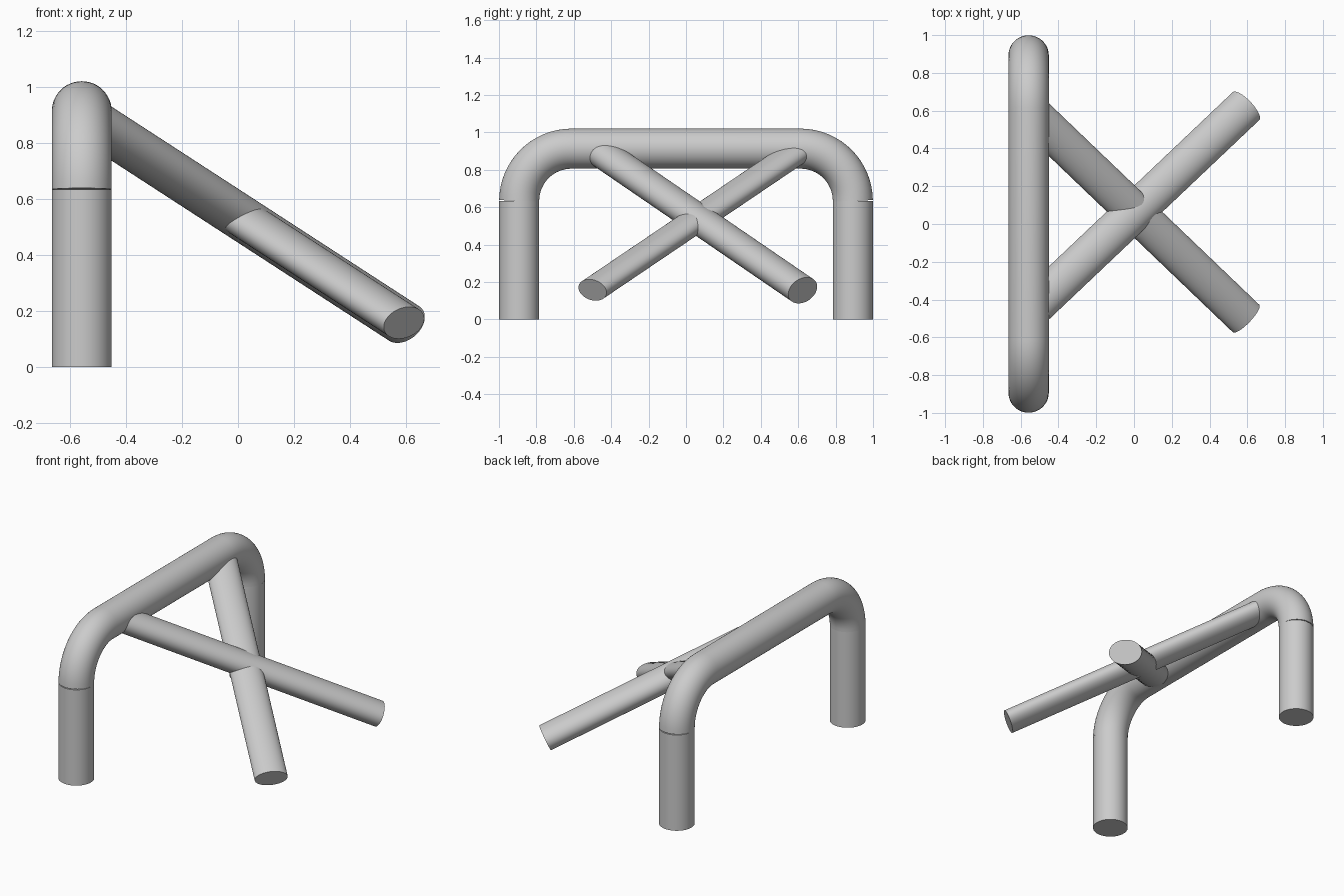
import bpy, math
from mathutils import Vector, Matrix

if "Cube" in bpy.data.objects:
    bpy.data.objects.remove(bpy.data.objects["Cube"])

X, R = -0.558, 0.107          # frame plane and tube radius
LEG_Y, TOP_Z, BEND = 0.892, 0.913, 0.28


def smooth(ob):
    bpy.ops.object.select_all(action='DESELECT')
    ob.select_set(True)
    bpy.context.view_layer.objects.active = ob
    bpy.ops.object.shade_smooth_by_angle(angle=math.radians(35))


def tube(name, start, end, a, b):
    """Straight tube, half-width a sideways and b upright."""
    start, end = Vector(start), Vector(end)
    d = (end - start).normalized()
    ref = Vector((0, 0, 1)) if abs(d.z) < 0.99 else Vector((0, 1, 0))
    h = ref.cross(d).normalized()
    v = d.cross(h)
    bpy.ops.mesh.primitive_cylinder_add(vertices=48, radius=1, depth=(end - start).length)
    ob = bpy.context.object
    ob.name = name
    m = Matrix((h * a, v * b, d)).transposed().to_4x4()
    m.translation = (start + end) / 2
    ob.data.transform(m)
    smooth(ob)
    return ob


# bent top bar: swept along a rounded path
path = []
for i in range(17):
    t = math.pi / 2 * i / 16
    path.append((-(LEG_Y - BEND) - BEND * math.cos(t), TOP_Z - BEND + BEND * math.sin(t)))
path += [(-y, z) for y, z in reversed(path)]
curve = bpy.data.curves.new("top_bar", 'CURVE')
curve.dimensions = '3D'
curve.bevel_depth = R
curve.bevel_resolution = 22
curve.use_fill_caps = True
sp = curve.splines.new('POLY')
sp.points.add(len(path) - 1)
for p, (y, z) in zip(sp.points, path):
    p.co = (X, y, z, 1)
bar = bpy.data.objects.new("top_bar", curve)
bpy.context.collection.objects.link(bar)
bpy.ops.object.select_all(action='DESELECT')
bar.select_set(True)
bpy.context.view_layer.objects.active = bar
bpy.ops.object.convert(target='MESH')
smooth(bpy.context.object)

# upright legs
for side, s in (("front", -1), ("back", 1)):
    tube(side + "_leg", (X, s * LEG_Y, 0), (X, s * LEG_Y, TOP_Z - BEND), R, R)

# crossed sloping braces, oval in section
tube("upper_brace", (-0.56, -0.469, 0.903), (0.593, 0.624, 0.155), 0.102, 0.077)
tube("lower_brace", (-0.56, 0.604, 0.903), (0.593, -0.50, 0.157), 0.101, 0.063)
